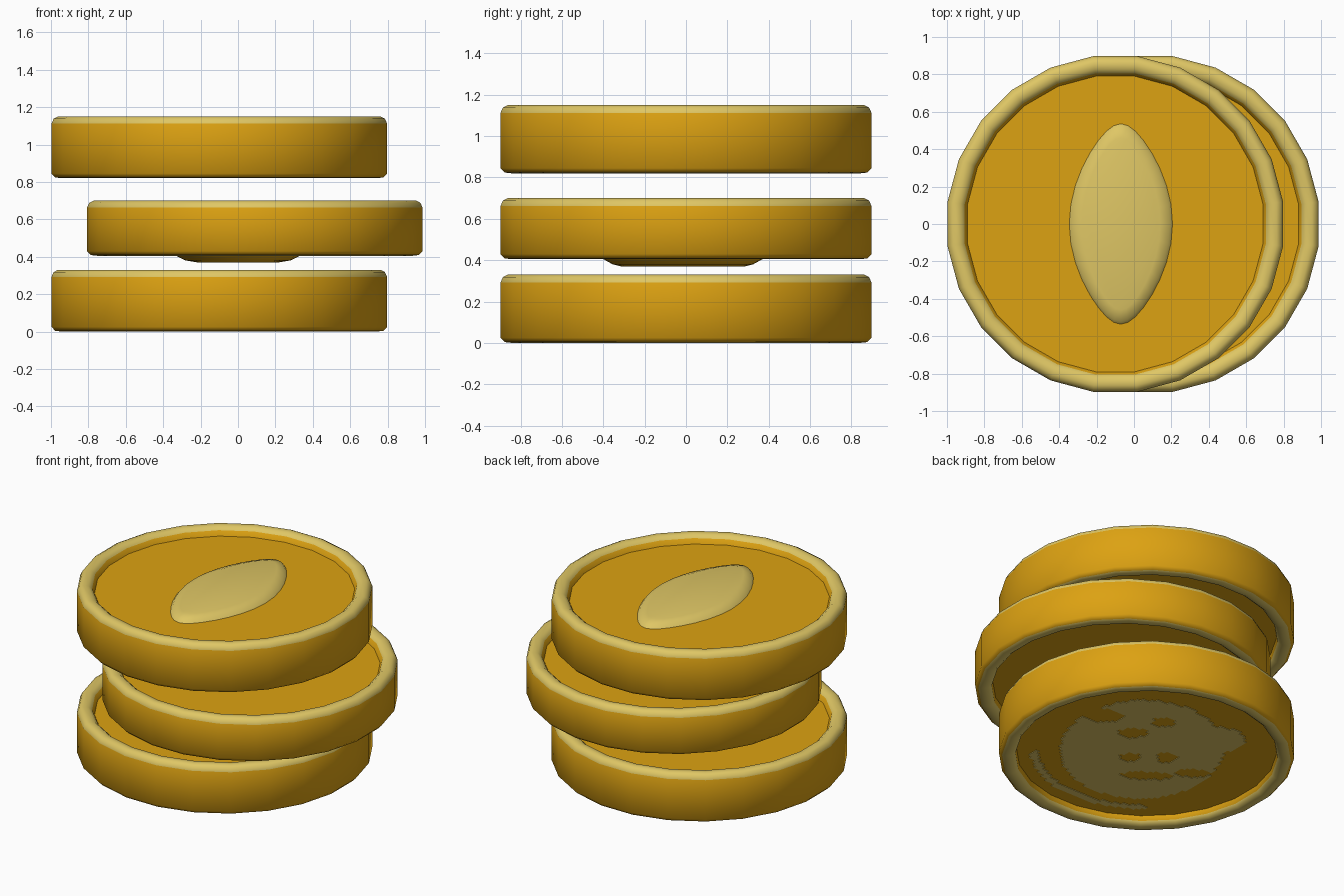
import bpy, bmesh, math

if "Cube" in bpy.data.objects:
    bpy.data.objects.remove(bpy.data.objects["Cube"])

SIDES = 24
RECESS = 0.055


def material(name, rgb):
    m = bpy.data.materials.new(name)
    m.diffuse_color = (*rgb, 1)
    m.use_nodes = True
    m.node_tree.nodes["Principled BSDF"].inputs["Base Color"].default_value = m.diffuse_color
    return m


gold = material("deep_gold", (0.72, 0.36, 0.006))
pale = material("pale_gold", (0.74, 0.57, 0.13))


def finish(bm, name, mats, angle=50):
    bmesh.ops.recalc_face_normals(bm, faces=bm.faces)
    me = bpy.data.meshes.new(name)
    bm.to_mesh(me)
    bm.free()
    for m in mats:
        me.materials.append(m)
    ob = bpy.data.objects.new(name, me)
    bpy.context.collection.objects.link(ob)
    bpy.ops.object.select_all(action='DESELECT')
    ob.select_set(True)
    bpy.context.view_layer.objects.active = ob
    bpy.ops.object.shade_smooth_by_angle(angle=math.radians(angle))
    return ob


def loft(bm, rings):
    """Skin closed rings of points and cap both ends; returns bands of faces."""
    loops = [[bm.verts.new(p) for p in ring] for ring in rings]
    bands = []
    for a, b in zip(loops, loops[1:]):
        n = len(a)
        bands.append([bm.faces.new((a[i], a[(i + 1) % n], b[(i + 1) % n], b[i]))
                      for i in range(n)])
    bm.faces.new(loops[0][::-1])
    bm.faces.new(loops[-1])
    return bands


def circle(cx, cy, r, z):
    return [(cx + r * math.cos(math.tau * (i + .5) / SIDES),
             cy + r * math.sin(math.tau * (i + .5) / SIDES), z) for i in range(SIDES)]


def coin(name, cx, z0, z1):
    # recessed floors on both sides, with a rounded pale rim around each
    profile = [(0.797, z0 + RECESS), (0.803, z0 + 0.022), (0.825, z0 + 0.004),
               (0.85, z0), (0.885, z0 + 0.004), (0.905, z0 + 0.025),
               (0.905, z1 - 0.038), (0.893, z1 - 0.012), (0.87, z1),
               (0.835, z1 - 0.003), (0.812, z1 - 0.022), (0.797, z1 - RECESS)]
    bm = bmesh.new()
    bands = loft(bm, [circle(cx, 0, r, z) for r, z in profile])
    for k, band in enumerate(bands):
        for f in band:
            f.material_index = 0 if k in (0, 4, 5, 10) else 1
    return finish(bm, name, [gold, pale])


def relief(name, cx, cy, levels, pinch, mat):
    """Raised oval boss; levels are (half width, half length, z)."""
    def outline(a, b, z, n=32):
        pts = []
        for i in range(n):
            t = math.tau * i / n
            s = math.sin(t)
            pts.append((cx + a * math.cos(t) * (1 - pinch * s * s), cy + b * s, z))
        return pts
    bm = bmesh.new()
    loft(bm, [outline(*lv) for lv in levels])
    return finish(bm, name, [mat], 40)


# The stack
coin("bottom_coin", -0.10, 0.0, 0.33)
coin("middle_coin", 0.09, 0.405, 0.70)
coin("top_coin", -0.10, 0.82, 1.15)

# Plain pointed oval boss on the top face
relief("top_boss", -0.07, 0.0,
       [(0.28, 0.54, 1.09), (0.26, 0.52, 1.115), (0.21, 0.46, 1.132)], 0.3, pale)

# Boss hanging below the middle coin
relief("underside_boss", 0.0, -0.015,
       [(0.38, 0.43, 0.465), (0.33, 0.385, 0.405), (0.28, 0.34, 0.38), (0.22, 0.30, 0.37)],
       0.0, gold)


# Worn pale patch on the underside floor of the bottom coin
def ell(u, v, cu, cv, ru, rv):
    return ((u - cu) / ru) ** 2 + ((v - cv) / rv) ** 2 < 1


HOLES = [(-0.10, 0.22, 0.09, 0.06), (0.13, -0.07, 0.06, 0.07), (-0.09, -0.08, 0.07, 0.05),
         (0.08, 0.36, 0.07, 0.06), (-0.30, 0.42, 0.13, 0.08), (0.30, -0.25, 0.12, 0.05),
         (0.02, -0.30, 0.16, 0.05)]


def worn(x, y):
    u, v = -0.81 * x + 0.59 * y, 0.59 * x + 0.81 * y
    body = ell(u, v, -0.03, 0.02, 0.50, 0.60) or ell(u, v, 0.42, 0.17, 0.17, 0.15)
    arc = 0.66 < math.hypot(u, v) < 0.71 and v < -0.05 and u < 0.05
    return arc or (body and not any(ell(u, v, *h) for h in HOLES))


bm = bmesh.new()
N, STEP = 32, 0.025
verts = {}


def vert(i, j):
    if (i, j) not in verts:
        verts[i, j] = bm.verts.new((-0.10 + i * STEP, j * STEP, RECESS - 0.004))
    return verts[i, j]


for i in range(-N, N):
    for j in range(-N, N):
        if worn((i + .5) * STEP, (j + .5) * STEP):
            bm.faces.new([vert(i, j), vert(i, j + 1), vert(i + 1, j + 1), vert(i + 1, j)])
ext = bmesh.ops.extrude_face_region(bm, geom=bm.faces[:])
bmesh.ops.translate(bm, vec=(0, 0, 0.005),
                    verts=[g for g in ext["geom"] if isinstance(g, bmesh.types.BMVert)])
finish(bm, "underside_worn_patch", [pale])
